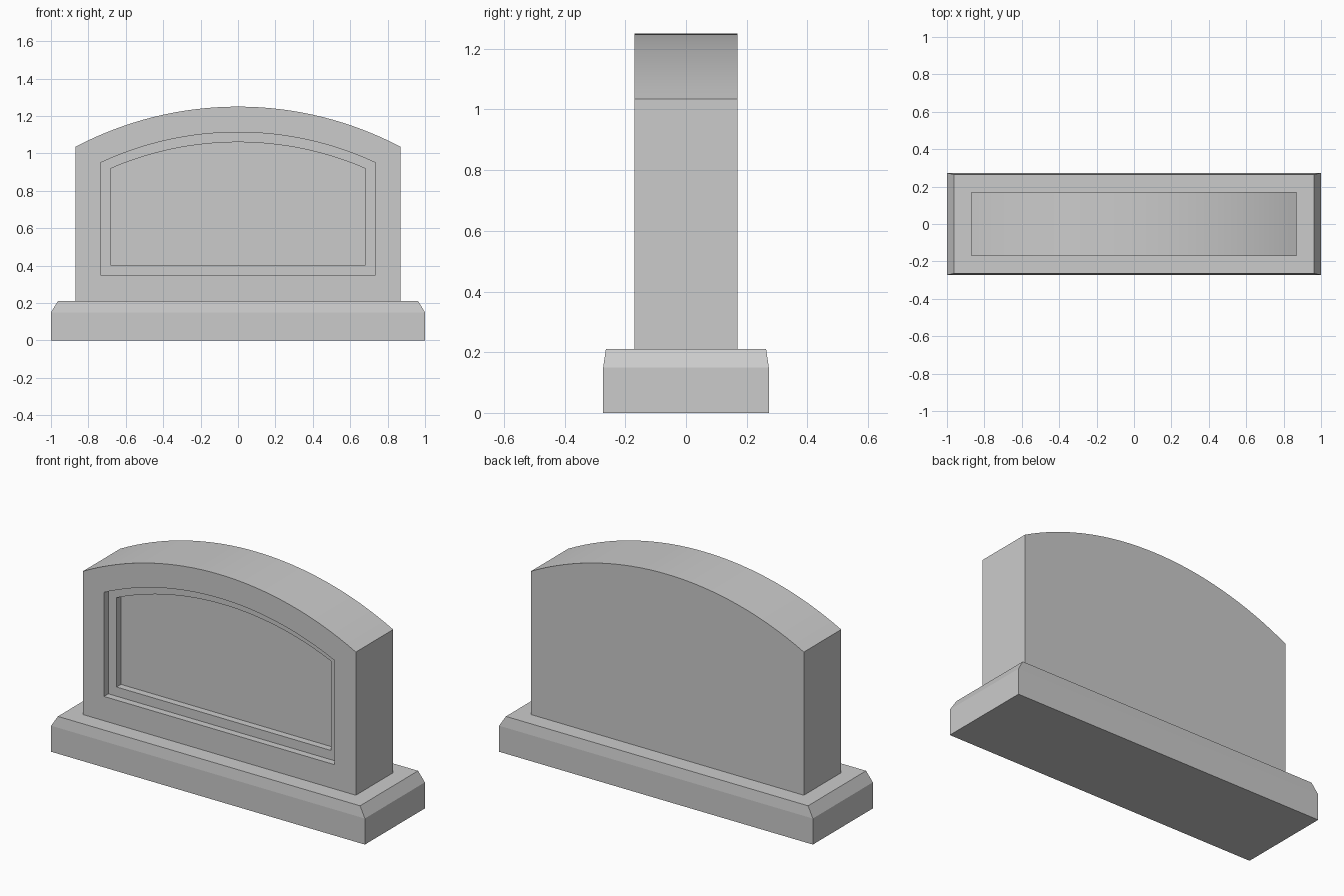
import bpy, bmesh, math

if "Cube" in bpy.data.objects:
    bpy.data.objects.remove(bpy.data.objects["Cube"])

ARC_STEPS = 32


def arch_loop(half_w, bottom, spring, apex):
    """Outline (x, z): flat bottom, straight sides, circular arc on top."""
    rise = apex - spring
    radius = (half_w ** 2 + rise ** 2) / (2 * rise)
    half_angle = math.asin(half_w / radius)
    pts = [(-half_w, bottom), (half_w, bottom)]
    for i in range(ARC_STEPS + 1):
        a = half_angle * (1 - 2 * i / ARC_STEPS)
        pts.append((radius * math.sin(a), apex - radius + radius * math.cos(a)))
    return pts


def skin(name, loops):
    """Join equal-sized loops of 3D points with quads and cap both ends."""
    bm = bmesh.new()
    rings = [[bm.verts.new(p) for p in loop] for loop in loops]
    n = len(rings[0])
    for a, b in zip(rings, rings[1:]):
        for i in range(n):
            j = (i + 1) % n
            bm.faces.new((a[i], a[j], b[j], b[i]))
    bm.faces.new(rings[0])
    bm.faces.new(rings[-1])
    bmesh.ops.recalc_face_normals(bm, faces=bm.faces)
    mesh = bpy.data.meshes.new(name)
    bm.to_mesh(mesh)
    bm.free()
    obj = bpy.data.objects.new(name, mesh)
    bpy.context.collection.objects.link(obj)
    return obj


def rect(x, y, z):
    return [(-x, -y, z), (x, -y, z), (x, y, z), (-x, y, z)]


def at_depth(outline, y):
    return [(x, y, z) for x, z in outline]


# Plinth with a sloped upper edge
skin("plinth", [rect(1.0, 0.273, 0), rect(1.0, 0.273, 0.15), rect(0.963, 0.264, 0.21)])

# Arched slab with a two-step recessed panel on the front
slab = arch_loop(0.87, 0.21, 1.035, 1.25)
outer = arch_loop(0.735, 0.35, 0.95, 1.113)
inner = arch_loop(0.683, 0.403, 0.918, 1.06)
stone = skin("arched_slab", [
    at_depth(slab, 0.17), at_depth(slab, -0.17),
    at_depth(outer, -0.17), at_depth(outer, -0.13),
    at_depth(inner, -0.13), at_depth(inner, -0.09),
])

# Smooth arches, crisp edges
bpy.context.view_layer.objects.active = stone
stone.select_set(True)
bpy.ops.object.shade_smooth_by_angle(angle=math.radians(20))
